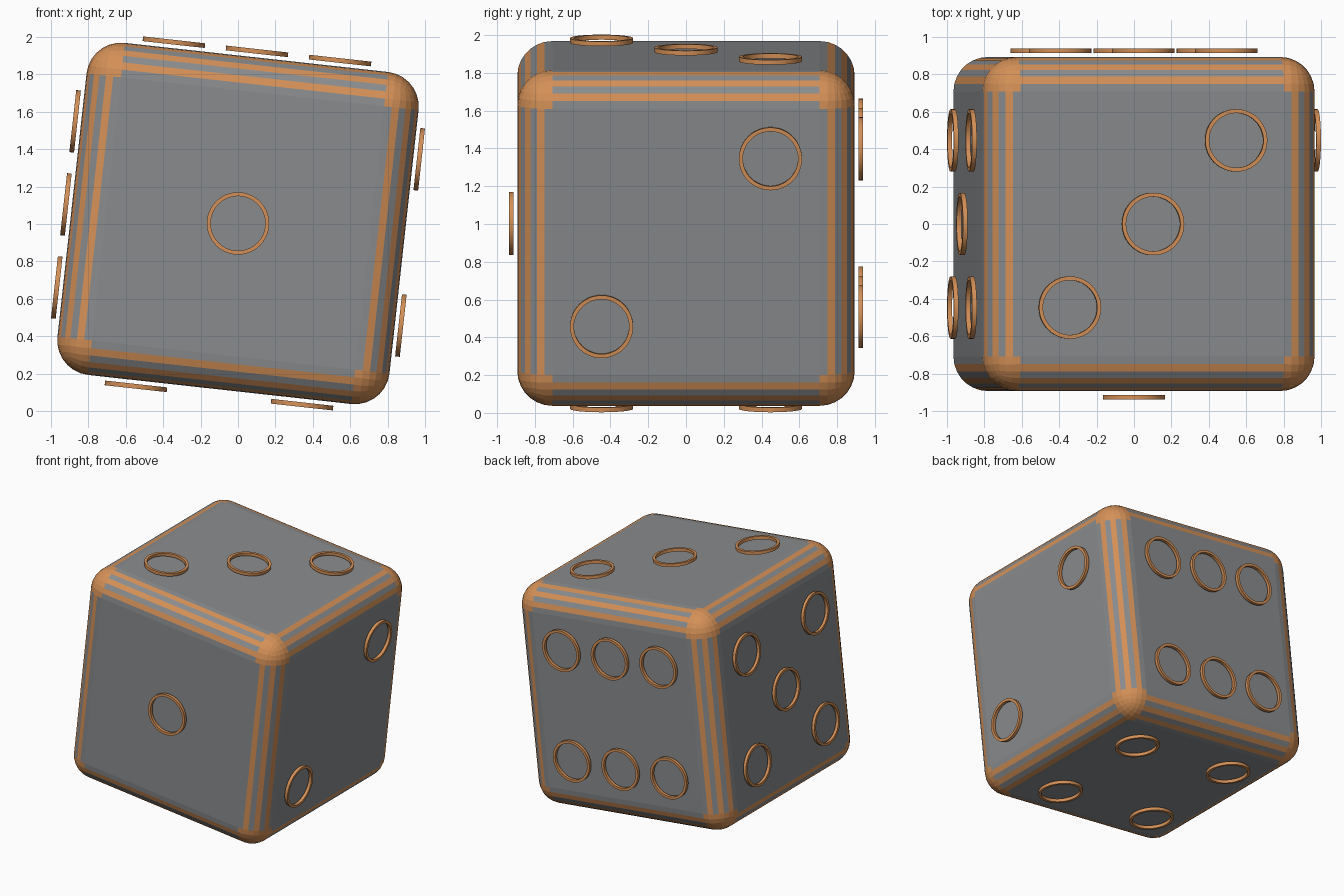
import bpy, bmesh, math
from mathutils import Matrix, Vector

if "Cube" in bpy.data.objects:
    bpy.data.objects.remove(bpy.data.objects["Cube"])

HALF, RAD, SEG = 0.893, 0.185, 7          # body half size, edge radius, edge segments
PIP = 0.447                               # spacing of the rings
TILT = Matrix.Translation((0, 0, 1.003)) @ Matrix.Rotation(math.radians(6.3), 4, 'Y')


def material(name, rgb):
    m = bpy.data.materials.new(name)
    m.diffuse_color = (*rgb, 1)
    m.use_nodes = True
    m.node_tree.nodes["Principled BSDF"].inputs["Base Color"].default_value = m.diffuse_color
    return m


grey = material("steel grey", (0.25, 0.26, 0.27))
copper = material("copper orange", (0.66, 0.28, 0.095))


def add_object(name, bm, mats, matrix):
    bmesh.ops.recalc_face_normals(bm, faces=bm.faces)
    me = bpy.data.meshes.new(name)
    bm.to_mesh(me)
    bm.free()
    for m in mats:
        me.materials.append(m)
    ob = bpy.data.objects.new(name, me)
    bpy.context.collection.objects.link(ob)
    ob.matrix_world = matrix
    return ob


# Rounded cube body: striped edges, copper corners
bm = bmesh.new()
bmesh.ops.create_cube(bm, size=2 * HALF)
bmesh.ops.bevel(bm, geom=bm.edges[:], offset=RAD, offset_type='OFFSET',
                segments=SEG, profile=0.5, affect='EDGES')
core = HALF - RAD
for f in bm.faces:
    over = [abs(c) - core for c in f.calc_center_median()]
    out = [o for o in over if o > 0.001]
    if len(out) == 3:
        f.material_index = 1
    elif len(out) == 2:
        strip = int(math.degrees(math.atan2(out[0], out[1])) / (90 / SEG))
        f.material_index = strip % 2
add_object("cube_body", bm, [grey, copper], TILT)


# Thin floating ring, square in section
def ring(name, normal, u, v):
    n = Vector(normal)
    frame = n.to_track_quat('Z', 'Y').to_matrix().to_4x4()
    bm = bmesh.new()
    profile = [(0.146, 0.913), (0.167, 0.913), (0.167, 0.938), (0.146, 0.938)]
    count = 48
    loops = [[bm.verts.new((r * math.cos(a), r * math.sin(a), z)) for r, z in profile]
             for a in (2 * math.pi * i / count for i in range(count))]
    for i in range(count):
        a, b = loops[i], loops[(i + 1) % count]
        for k in range(4):
            j = (k + 1) % 4
            bm.faces.new((a[k], b[k], b[j], a[j]))
    # the two in-plane axes, in x, y, z order
    axes = [Vector(e) for e in ((1, 0, 0), (0, 1, 0), (0, 0, 1)) if abs(n.dot(Vector(e))) < 0.5]
    offset = Matrix.Translation((axes[0] * u + axes[1] * v) * PIP)
    ob = add_object(name, bm, [copper], TILT @ offset @ frame)
    with bpy.context.temp_override(active_object=ob, object=ob, selected_objects=[ob],
                                   selected_editable_objects=[ob]):
        bpy.ops.object.shade_smooth_by_angle(angle=math.radians(30))


corners = [(-1, -1), (-1, 1), (1, -1), (1, 1)]
sides = {
    "front": ((0, -1, 0), [(0, 0)]),
    "right": ((1, 0, 0), [(-1, -1), (1, 1)]),
    "top": ((0, 0, 1), [(-1, -1), (0, 0), (1, 1)]),
    "bottom": ((0, 0, -1), corners),
    "left": ((-1, 0, 0), corners + [(0, 0)]),
    "back": ((0, 1, 0), corners + [(0, -1), (0, 1)]),
}
for side, (normal, spots) in sides.items():
    for i, (u, v) in enumerate(spots):
        ring(f"{side}_ring_{i + 1}", normal, u, v)
